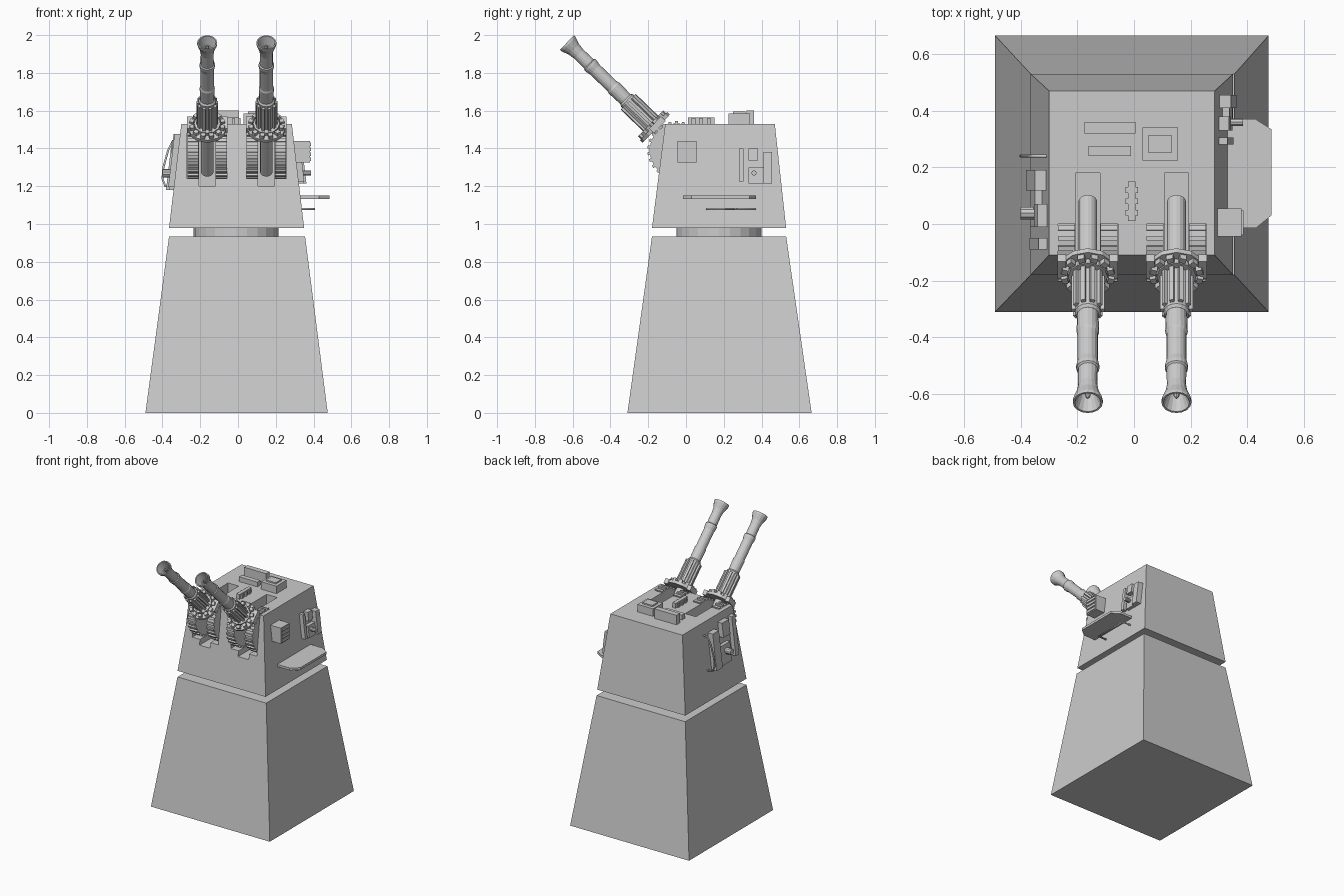
import bpy, bmesh, math
from mathutils import Matrix, Vector

if "Cube" in bpy.data.objects:
    bpy.data.objects.remove(bpy.data.objects["Cube"], do_unlink=True)

grey = bpy.data.materials.new("plain grey")
grey.use_nodes = True
grey.diffuse_color = (0.6, 0.6, 0.6, 1)
grey.node_tree.nodes["Principled BSDF"].inputs["Base Color"].default_value = (0.6, 0.6, 0.6, 1)


def finish(name, bm, matrix=None):
    if matrix:
        bm.transform(matrix)
    bmesh.ops.recalc_face_normals(bm, faces=bm.faces)
    mesh = bpy.data.meshes.new(name)
    bm.to_mesh(mesh)
    bm.free()
    mesh.materials.append(grey)
    obj = bpy.data.objects.new(name, mesh)
    bpy.context.collection.objects.link(obj)
    return obj


def prism(bm, low, high, z0, z1):
    """Solid between two outlines of (x, y) points."""
    a = [bm.verts.new((x, y, z0)) for x, y in low]
    b = [bm.verts.new((x, y, z1)) for x, y in high]
    bm.faces.new(a)
    bm.faces.new(b)
    for i in range(len(a)):
        j = (i + 1) % len(a)
        bm.faces.new((a[i], a[j], b[j], b[i]))


def rect(x0, x1, y0, y1):
    return [(x0, y0), (x1, y0), (x1, y1), (x0, y1)]


def block(name, low, high, z0, z1):
    bm = bmesh.new()
    prism(bm, rect(*low), rect(*high), z0, z1)
    return finish(name, bm)


def box(name, x0, x1, y0, y1, z0, z1):
    return block(name, (x0, x1, y0, y1), (x0, x1, y0, y1), z0, z1)


def add_box(bm, size, matrix):
    bmesh.ops.create_cube(bm, size=1, matrix=matrix @ Matrix.Diagonal((*size, 1)))


def lathe(bm, profile, sides=16):
    """Revolve (radius, z) points about z; a closed profile end is capped."""
    rings = []
    for r, z in profile:
        rings.append([bm.verts.new((r * math.cos(k * math.tau / sides),
                                    r * math.sin(k * math.tau / sides), z))
                      for k in range(sides)])
    for a, b in zip(rings, rings[1:]):
        for i in range(sides):
            j = (i + 1) % sides
            bm.faces.new((a[i], a[j], b[j], b[i]))
    bm.faces.new(rings[0])
    bm.faces.new(rings[-1])


def tube(name, points, radius):
    curve = bpy.data.curves.new(name, "CURVE")
    curve.dimensions = "3D"
    curve.bevel_depth = radius
    curve.bevel_resolution = 1
    curve.use_fill_caps = True
    spline = curve.splines.new("POLY")
    spline.points.add(len(points) - 1)
    for p, co in zip(spline.points, points):
        p.co = (*co, 1)
    curve.materials.append(grey)
    obj = bpy.data.objects.new(name, curve)
    bpy.context.collection.objects.link(obj)


# Pedestal, swivel neck and turret body
block("pedestal", (-0.49, 0.475, -0.31, 0.665), (-0.365, 0.355, -0.18, 0.53), 0, 0.935)
bm = bmesh.new()
lathe(bm, [(0.225, 0.92), (0.225, 0.99)], 24)
finish("swivel_neck", bm, Matrix.Translation((-0.01, 0.175, 0)))
turret = block("turret", (-0.365, 0.35, -0.18, 0.53), (-0.3, 0.285, -0.11, 0.47), 0.98, 1.53)

# Gun slots and gear bays cut into the turret
GUNS = {"right": -0.163, "left": 0.15}
for x in GUNS.values():
    for half, back, floor in ((0.043, 0.18, 1.2), (0.106, 0.0, 1.24)):
        cutter = box("cutter", x - half, x + half, -0.4, back, floor, 1.7)
        cutter.hide_render = True
        mod = turret.modifiers.new("cut", "BOOLEAN")
        mod.operation = "DIFFERENCE"
        mod.solver = "EXACT"
        mod.object = cutter
        bpy.context.view_layer.objects.active = turret
        bpy.ops.object.modifier_apply(modifier=mod.name)
        bpy.data.objects.remove(cutter, do_unlink=True)

BARREL = [(0.033, -0.18), (0.033, 0.34), (0.037, 0.35), (0.04, 0.46), (0.036, 0.47),
          (0.036, 0.6), (0.041, 0.625), (0.041, 0.64), (0.035, 0.645), (0.034, 0.72),
          (0.039, 0.755), (0.053, 0.795), (0.053, 0.807), (0.046, 0.807),
          (0.03, 0.76), (0.024, 0.7)]

for side, x in GUNS.items():
    pivot = Matrix.Translation((x, -0.05, 1.4))
    aim = pivot @ Matrix.Rotation(math.radians(46), 4, "X")

    # Barrel with flared, hollow muzzle and a centre pin
    bm = bmesh.new()
    lathe(bm, BARREL)
    finish(side + "_barrel", bm, aim)
    bm = bmesh.new()
    lathe(bm, [(0.01, 0.69), (0.01, 0.775), (0.004, 0.785)], 8)
    finish(side + "_muzzle_pin", bm, aim)

    # Ribbed sleeve round the base of the barrel
    bm = bmesh.new()
    lathe(bm, [(0.046, 0.16), (0.046, 0.365), (0.038, 0.375)])
    for k in range(10):
        spin = Matrix.Rotation(k * math.tau / 10, 4, "Z")
        add_box(bm, (0.018, 0.016, 0.17), spin @ Matrix.Translation((0.049, 0, 0.27)))
    finish(side + "_sleeve", bm, aim)

    # Flange plate with studs and side lugs
    bm = bmesh.new()
    lathe(bm, [(0.104, 0.15), (0.104, 0.17)], 12)
    lathe(bm, [(0.07, 0.17), (0.07, 0.19)], 12)
    for k in range(12):
        spin = Matrix.Rotation((k + 0.5) * math.tau / 12, 4, "Z")
        add_box(bm, (0.022, 0.024, 0.022), spin @ Matrix.Translation((0.084, 0, 0.18)))
    for s in (-1, 1):
        add_box(bm, (0.03, 0.09, 0.035), Matrix.Translation((s * 0.092, 0.02, 0.16)))
    finish(side + "_flange", bm, aim)

    # Pair of toothed elevation gears
    for s, label in ((-1, "outer"), (1, "inner")):
        bm = bmesh.new()
        lathe(bm, [(0.143, -0.03), (0.143, 0.03)], 26)
        for k in range(26):
            spin = Matrix.Rotation(k * math.tau / 26, 4, "Z")
            add_box(bm, (0.022, 0.016, 0.06), spin @ Matrix.Translation((0.143, 0, 0)))
        place = Matrix.Translation((x + s * 0.075, -0.05, 1.39))
        finish(side + "_gear_" + label, bm, place @ Matrix.Rotation(math.pi / 2, 4, "Y"))

# Roof equipment
box("roof_long_box", -0.175, 0.005, 0.32, 0.36, 1.52, 1.6)
box("roof_low_box", -0.16, -0.01, 0.24, 0.275, 1.52, 1.565)
box("roof_hatch", 0.03, 0.155, 0.225, 0.34, 1.52, 1.585)
box("roof_hatch_lid", 0.052, 0.132, 0.25, 0.315, 1.58, 1.595)
box("roof_spine", -0.021, 0.005, 0.01, 0.15, 1.52, 1.565)
for i in range(3):
    y = 0.03 + i * 0.04
    box("roof_spine_link", -0.03, 0.014, y, y + 0.02, 1.52, 1.56)


# Sloped control panels on both side walls
def wall(side, z):
    t = (z - 0.98) / 0.55
    return 0.35 - 0.065 * t if side > 0 else -0.365 + 0.065 * t


def panel(name, side, y0, y1, z0, z1, depth):
    def span(z):
        return (*sorted((wall(side, z) - side * 0.01, wall(side, z) + side * depth)), y0, y1)
    block(name, span(z0), span(z1), z0, z1)


def control_panel(label, side, y, z, k):
    parts = [("strip", 0, 0.025, 0.01, 0.185, 0.03), ("square", 0.05, 0.1, 0.12, 0.185, 0.035),
             ("foot", 0.05, 0.13, 0, 0.085, 0.025), ("post", 0.13, 0.175, 0, 0.165, 0.04)]
    for part, y0, y1, z0, z1, depth in parts:
        panel(label + "_panel_" + part, side, y + k * y0, y + k * y1,
              z + k * z0, z + k * z1, depth)
    bm = bmesh.new()
    lathe(bm, [(0.014 * k, 0), (0.014 * k, 0.07)], 10)
    knob_z = z + 0.055 * k
    place = Matrix.Translation((wall(side, knob_z), y + 0.08 * k, knob_z))
    finish(label + "_panel_knob", bm, place @ Matrix.Rotation(side * math.pi / 2, 4, "Y"))


control_panel("left", 1, 0.28, 1.215, 1)
control_panel("right", -1, -0.09, 1.18, 1.6)

# Louvred vent box
box("vent_box", 0.27, 0.38, -0.045, 0.055, 1.325, 1.44)
for i in range(4):
    z = 1.333 + i * 0.027
    box("vent_slat", 0.378, 0.386, -0.038, 0.048, z, z + 0.018)

# Side shelf with clipped corners and a rail below
shelf = [(0.3, -0.015), (0.43, -0.015), (0.485, 0.03), (0.485, 0.335), (0.43, 0.37), (0.3, 0.37)]
bm = bmesh.new()
prism(bm, shelf, shelf, 1.133, 1.15)
finish("side_shelf", bm)
tube("shelf_rail", [(0.32, 0.11, 1.08), (0.405, 0.11, 1.08),
                    (0.405, 0.365, 1.08), (0.32, 0.365, 1.08)], 0.006)

# Bowed grab handle on the other wall
tube("grab_handle", [(-0.3, 0.24, 1.445), (-0.345, 0.24, 1.44), (-0.37, 0.24, 1.39),
                     (-0.395, 0.24, 1.3), (-0.4, 0.24, 1.24), (-0.385, 0.24, 1.2),
                     (-0.33, 0.24, 1.195)], 0.006)
